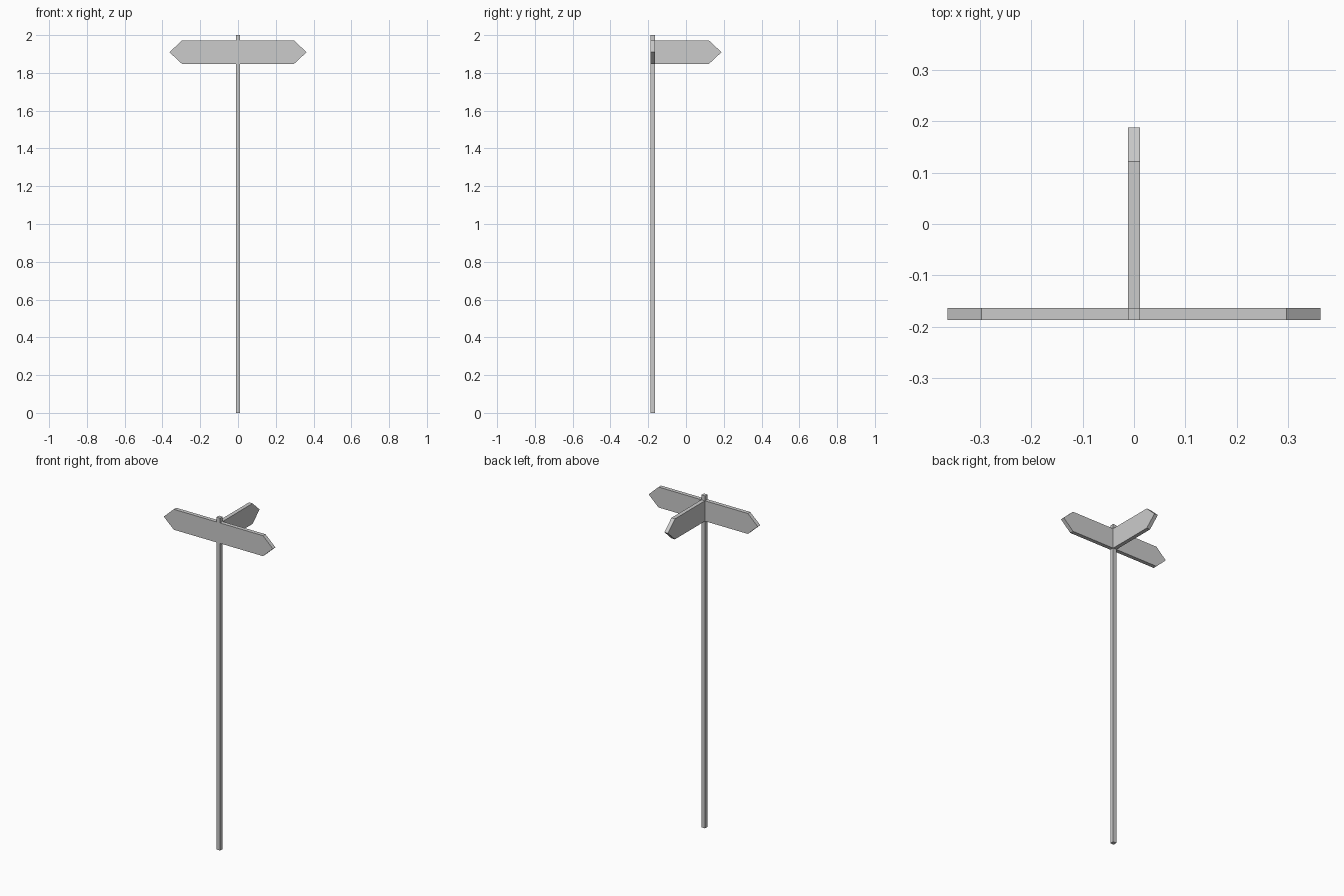
import bpy, bmesh, math
from mathutils import Matrix

if "Cube" in bpy.data.objects:
    bpy.data.objects.remove(bpy.data.objects["Cube"])

T = 0.0235           # post side and board thickness
POST_Y = -0.175      # post centre in y
REACH = 0.363        # post centre to board tip
SHOULDER = 0.297     # post centre to start of the point
Z0, Z1 = 1.848, 1.971


def make_object(name, bm):
    bmesh.ops.recalc_face_normals(bm, faces=bm.faces)
    mesh = bpy.data.meshes.new(name)
    bm.to_mesh(mesh)
    bm.free()
    obj = bpy.data.objects.new(name, mesh)
    bpy.context.collection.objects.link(obj)
    return obj


# Square post
bm = bmesh.new()
bmesh.ops.create_cube(bm, size=1, matrix=Matrix.Translation((0, POST_Y, 1))
                      @ Matrix.Diagonal((T, T, 2, 1)))
make_object("post", bm)


# Pointed direction board, extruded from its profile and turned about the post
def board(name, angle):
    profile = [(T / 2, Z0), (SHOULDER, Z0), (REACH, (Z0 + Z1) / 2),
               (SHOULDER, Z1), (T / 2, Z1)]
    bm = bmesh.new()
    face = bm.faces.new([bm.verts.new((x, -T / 2, z)) for x, z in profile])
    ext = bmesh.ops.extrude_face_region(bm, geom=[face], use_keep_orig=True)
    verts = [v for v in ext["geom"] if isinstance(v, bmesh.types.BMVert)]
    bmesh.ops.translate(bm, verts=verts, vec=(0, T, 0))
    bm.transform(Matrix.Translation((0, POST_Y, 0))
                 @ Matrix.Rotation(math.radians(angle), 4, 'Z'))
    make_object(name, bm)


for name, angle in (("right_board", 0), ("back_board", 90), ("left_board", 180)):
    board(name, angle)
